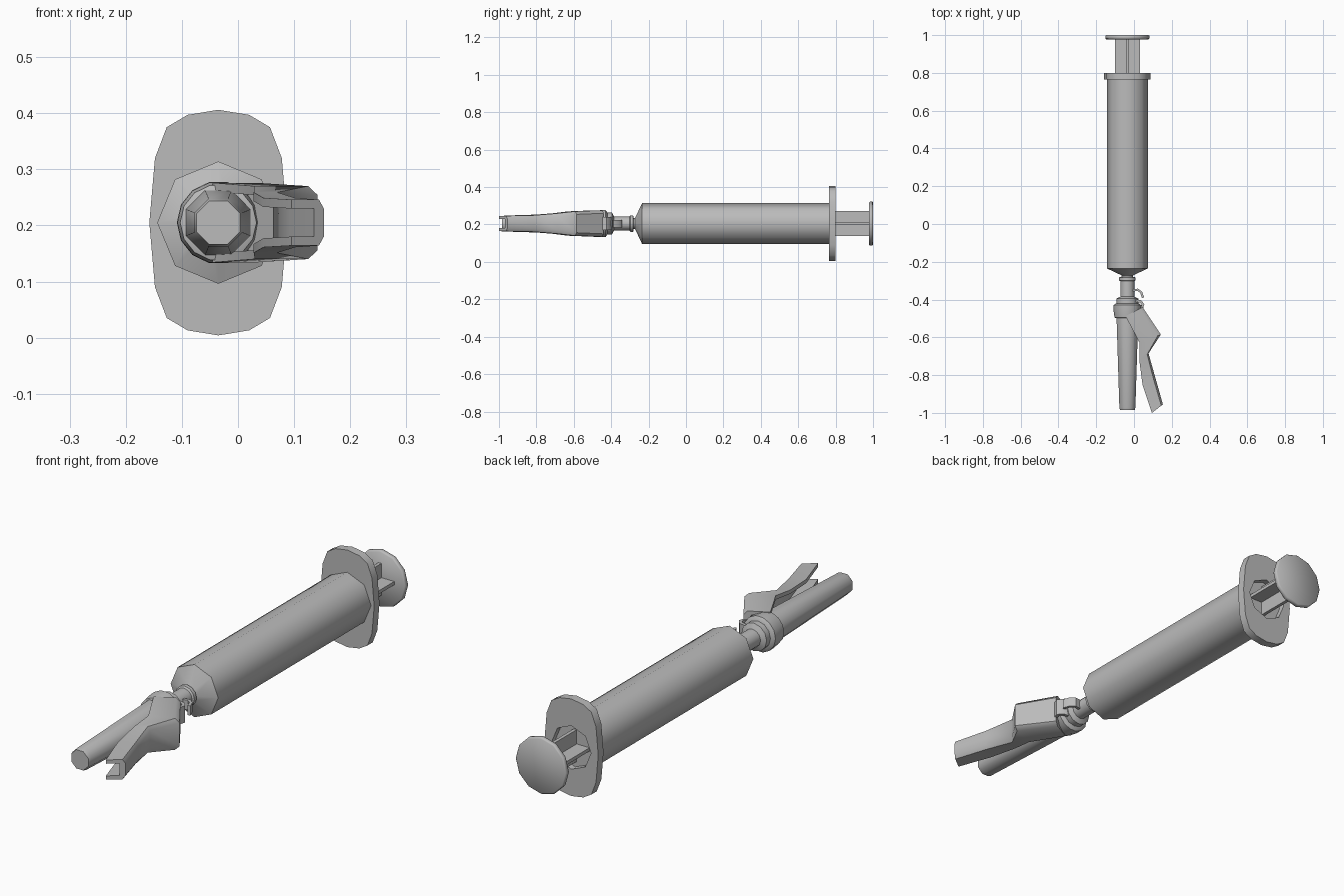
import bpy, bmesh, math

if "Cube" in bpy.data.objects:
    bpy.data.objects.remove(bpy.data.objects["Cube"])

CX, CZ = -0.035, 0.205  # axis of the syringe, running along y

grey = bpy.data.materials.new("light grey plastic")
grey.diffuse_color = (0.5, 0.5, 0.5, 1)
grey.use_nodes = True
grey.node_tree.nodes["Principled BSDF"].inputs["Base Color"].default_value = grey.diffuse_color


def finish(name, bm, angle):
    bmesh.ops.recalc_face_normals(bm, faces=bm.faces)
    me = bpy.data.meshes.new(name)
    bm.to_mesh(me)
    bm.free()
    me.materials.append(grey)
    ob = bpy.data.objects.new(name, me)
    bpy.context.collection.objects.link(ob)
    bpy.ops.object.select_all(action='DESELECT')
    ob.select_set(True)
    bpy.context.view_layer.objects.active = ob
    bpy.ops.object.shade_smooth_by_angle(angle=math.radians(angle))
    return ob


def loft(name, rings, angle=50):
    """Skin equal-length rings of points and cap both ends."""
    bm = bmesh.new()
    vs = [[bm.verts.new(p) for p in r] for r in rings]
    n = len(vs[0])
    for a, b in zip(vs, vs[1:]):
        for i in range(n):
            j = (i + 1) % n
            bm.faces.new((a[i], a[j], b[j], b[i]))
    bm.faces.new(vs[0])
    bm.faces.new(vs[-1])
    return finish(name, bm, angle)


def circle(y, r, sides, turn=0.0):
    return [(CX + r * math.cos(2 * math.pi * (i + turn) / sides), y,
             CZ + r * math.sin(2 * math.pi * (i + turn) / sides)) for i in range(sides)]


def lathe(name, profile, sides, turn=0.0, angle=50):
    return loft(name, [circle(y, r, sides, turn) for y, r in profile], angle)


# barrel with sloped shoulder, nozzle and a shallow recess at the open end
lathe("barrel", [(-0.29, 0.03), (-0.272, 0.03), (-0.235, 0.109), (0.775, 0.109)], 8)

# finger flange: oblong plate with an octagonal opening
quarter = [(0.123, 0.0), (0.113, 0.115), (0.092, 0.17), (0.055, 0.192), (0.0, 0.201)]
outline = quarter + [(-x, z) for x, z in quarter[-2::-1]]
outline += [(-x, -z) for x, z in outline[1:-1]]


def plate_ring(y, s):
    return [(CX + x * s, y, CZ + z * s) for x, z in outline]


bm = bmesh.new()
hole = []
for x, z in outline:  # 16 matching points on the octagon edges
    i = len(hole)
    r = 0.09 if i % 2 == 0 else 0.09 * math.cos(math.pi / 8)
    a = 2 * math.pi * i / 16
    hole.append((r * math.cos(a), r * math.sin(a)))
loops = []
for shape, y in ((hole, 0.775), (hole, 0.80), (outline, 0.80), (outline, 0.765), (hole, 0.765)):
    loops.append([bm.verts.new((CX + x, y, CZ + z)) for x, z in shape])
for a, b in zip(loops, loops[1:]):
    for i in range(16):
        j = (i + 1) % 16
        bm.faces.new((a[i], a[j], b[j], b[i]))
bm.faces.new(loops[0])
finish("finger_flange", bm, 60)

# plunger rod: cross-shaped section
w, t = 0.066, 0.007
cross = [(w, -t), (w, t), (t, t), (t, w), (-t, w), (-t, t),
         (-w, t), (-w, -t), (-t, -t), (-t, -w), (t, -w), (t, -t)]
loft("plunger_rod", [[(CX + x, y, CZ + z) for x, z in cross] for y in (0.775, 0.985)], 30)

# thumb disc
lathe("thumb_disc", [(0.978, 0.112), (0.983, 0.117), (0.996, 0.117), (1.0, 0.112)], 12, angle=60)

# needle hub with lip
lathe("needle_hub", [(-0.28, 0.036), (-0.283, 0.044), (-0.298, 0.044), (-0.303, 0.037),
                     (-0.385, 0.037), (-0.395, 0.058), (-0.44, 0.058)], 12)

# collar that grips the needle cap
lathe("collar", [(-0.42, 0.06), (-0.43, 0.074), (-0.46, 0.073), (-0.495, 0.068),
                 (-0.50, 0.055)], 14)

# tapered needle cap
lathe("needle_cap", [(-0.44, 0.063), (-0.50, 0.062), (-0.97, 0.046), (-0.985, 0.042)], 8, 0.5)

# safety arm: a channel, open towards the cap; (inner xy, outer xy, half width)
stations = [((-0.045, -0.488), (0.045, -0.44), 0.071),
            ((0.03, -0.63), (0.142, -0.585), 0.065),
            ((0.028, -0.72), (0.077, -0.685), 0.054),
            ((0.045, -0.85), (0.112, -0.81), 0.044),
            ((0.095, -1.0), (0.153, -0.955), 0.041)]


def channel(inner, outer, h, wall=0.016):
    def at(f, z):
        return (inner[0] + (outer[0] - inner[0]) * f,
                inner[1] + (outer[1] - inner[1]) * f, CZ + z)
    k = h - wall
    return [at(0, -h), (at(0.85, -h)), at(1, -k), at(1, k), at(0.85, h), at(0, h),
            at(0, k), at(0.7, k), at(0.7, -k), at(0, -k)]


loft("safety_arm", [channel(*s) for s in stations], 45)


# curved strips: a hinge joining arm to collar, and the small thumb hook
def strip(name, path, half, thick):
    rings = []
    for i, (x, y) in enumerate(path):
        (x0, y0), (x1, y1) = path[max(i - 1, 0)], path[min(i + 1, len(path) - 1)]
        d = math.hypot(x1 - x0, y1 - y0)
        nx, ny = -(y1 - y0) / d * thick / 2, (x1 - x0) / d * thick / 2
        rings.append([(x + nx * s, y + ny * s, CZ + z * half)
                      for s, z in ((1, -1), (1, 1), (-1, 1), (-1, -1))])
    loft(name, rings, 45)


strip("hinge", [(0.01, -0.405), (0.035, -0.41), (0.048, -0.425), (0.038, -0.455)], 0.035, 0.014)
strip("locking_hook", [(-0.005, -0.352), (0.02, -0.348), (0.038, -0.362), (0.048, -0.39)],
      0.02, 0.012)
